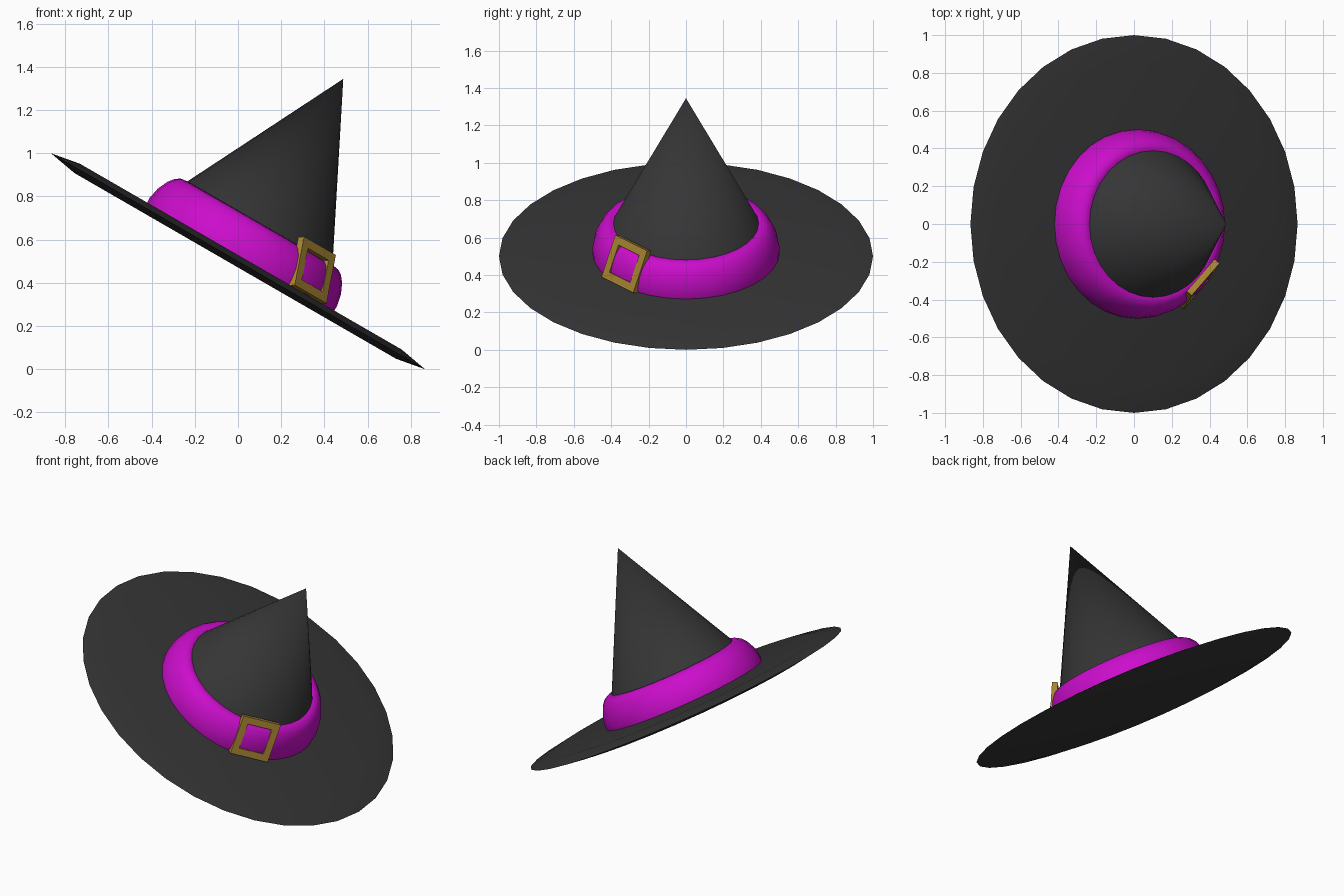
import bpy, bmesh
from math import radians, sin, cos, pi, sqrt
from mathutils import Matrix

if "Cube" in bpy.data.objects:
    bpy.data.objects.remove(bpy.data.objects["Cube"])


def material(name, rgb):
    m = bpy.data.materials.new(name)
    m.diffuse_color = (*rgb, 1)
    m.use_nodes = True
    m.node_tree.nodes["Principled BSDF"].inputs["Base Color"].default_value = m.diffuse_color
    return m


def lathe(name, profile, matrix, mat, sides=32, closed=False, turn=0, smooth=40):
    """Revolve (radius, height) points about local z; radius 0 makes a pole."""
    bm = bmesh.new()
    rings = []
    for r, z in profile:
        if r == 0:
            rings.append([bm.verts.new((0, 0, z))] * sides)
        else:
            angles = [turn + 2 * pi * i / sides for i in range(sides)]
            rings.append([bm.verts.new((r * cos(a), r * sin(a), z)) for a in angles])
    pairs = list(zip(rings, rings[1:]))
    if closed:
        pairs.append((rings[-1], rings[0]))
    for a, b in pairs:
        for i in range(sides):
            j = (i + 1) % sides
            bm.faces.new(dict.fromkeys((a[i], a[j], b[j], b[i])))
    bmesh.ops.recalc_face_normals(bm, faces=bm.faces)
    me = bpy.data.meshes.new(name)
    bm.to_mesh(me)
    bm.free()
    me.materials.append(mat)
    ob = bpy.data.objects.new(name, me)
    bpy.context.collection.objects.link(ob)
    ob.matrix_world = matrix
    if smooth:
        bpy.ops.object.select_all(action='DESELECT')
        ob.select_set(True)
        bpy.context.view_layer.objects.active = ob
        bpy.ops.object.shade_smooth_by_angle(angle=radians(smooth))
    return ob


felt = material("charcoal_felt", (0.036, 0.036, 0.036))
ribbon = material("purple_ribbon", (0.6, 0.004, 0.6))
brass = material("brass", (0.42, 0.25, 0.035))

# The whole hat leans 30 degrees toward +x
tilt = Matrix.Translation((0, 0, 0.5)) @ Matrix.Rotation(radians(30), 4, 'Y')

# Brim: thin disc tapering to a sharp rim
lathe("brim", [(0, -0.025), (0.86, -0.025), (1, 0), (0.86, 0.025), (0, 0.025)],
      tilt, felt, smooth=30)

# Pointed crown
lathe("crown", [(0, 0), (0.49, 0), (0, 0.975)], tilt, felt)

# Bulging hat band, rounded over at the top
lathe("hat_band", [(0.45, 0.02), (0.5, 0.02), (0.501, 0.05), (0.49, 0.105),
                   (0.467, 0.155), (0.443, 0.185), (0.42, 0.199),
                   (0.39, 0.203), (0.37, 0.19)],
      tilt, ribbon, closed=True, smooth=50)

# Square buckle frame lying against the band slope
place = (tilt @ Matrix.Rotation(radians(-45), 4, 'Z')
         @ Matrix.Translation((0.467, 0, 0.144))
         @ Matrix.Rotation(radians(64), 4, 'Y'))
outer, inner = 0.12 * sqrt(2), 0.078 * sqrt(2)
lathe("buckle", [(outer, -0.035), (outer, 0), (inner, 0), (inner, -0.035)],
      place, brass, sides=4, closed=True, turn=pi / 4, smooth=0)
